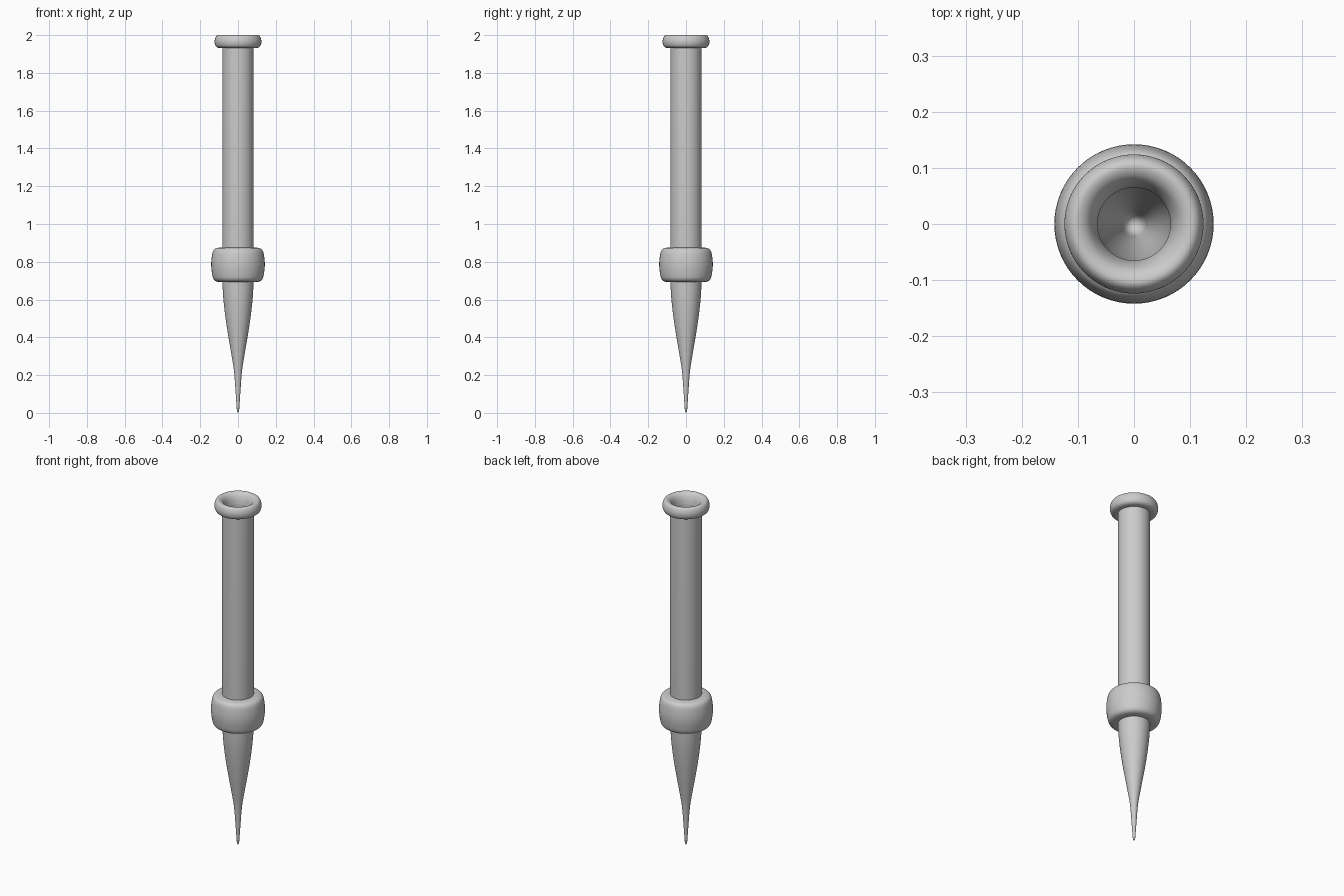
import bpy, bmesh, math
from math import sin, cos, pi

if "Cube" in bpy.data.objects:
    bpy.data.objects.remove(bpy.data.objects["Cube"])

SIDES = 64


def lathe(name, profile, closed=False):
    """Spin a list of (radius, z) points around the z axis."""
    bm = bmesh.new()
    rings = []
    for r, z in profile:
        if r < 1e-6:
            rings.append([bm.verts.new((0, 0, z))])
        else:
            rings.append([bm.verts.new((r * cos(2 * pi * i / SIDES), r * sin(2 * pi * i / SIDES), z))
                          for i in range(SIDES)])
    pairs = list(zip(rings, rings[1:]))
    if closed:
        pairs.append((rings[-1], rings[0]))
    for a, b in pairs:
        for i in range(SIDES):
            j = (i + 1) % SIDES
            quad = [a[i % len(a)], a[j % len(a)], b[j % len(b)], b[i % len(b)]]
            bm.faces.new(list(dict.fromkeys(quad)))
    bmesh.ops.recalc_face_normals(bm, faces=bm.faces)
    mesh = bpy.data.meshes.new(name)
    bm.to_mesh(mesh)
    bm.free()
    obj = bpy.data.objects.new(name, mesh)
    bpy.context.collection.objects.link(obj)
    bpy.ops.object.select_all(action='DESELECT')
    obj.select_set(True)
    bpy.context.view_layer.objects.active = obj
    bpy.ops.object.shade_smooth_by_angle(angle=math.radians(40))
    return obj


def smooth(points, steps=4):
    """Catmull-Rom curve through the profile points."""
    p = [points[0]] + points + [points[-1]]
    out = []
    for a, b, c, d in zip(p, p[1:], p[2:], p[3:]):
        for s in range(steps):
            t = s / steps
            out.append(tuple(0.5 * (2 * b[k] + (c[k] - a[k]) * t
                                    + (2 * a[k] - 5 * b[k] + 4 * c[k] - d[k]) * t * t
                                    + (3 * b[k] - a[k] - 3 * c[k] + d[k]) * t ** 3) for k in (0, 1)))
    return out + [points[-1]]


# Hollow tube with a needle-like tapered tip
taper = smooth([(0.006, 0.012), (0.012, 0.1), (0.021, 0.22), (0.035, 0.31), (0.052, 0.41),
                (0.067, 0.51), (0.078, 0.61), (0.083, 0.70)])
inner = [(0.065, 1.94), (0.065, 0.62), (0.055, 0.5), (0.04, 0.38), (0.022, 0.27), (0, 0.06)]
lathe("tube", [(0, 0)] + taper + [(0.083, 1.96)] + inner)

# Swollen collar where the taper begins
lathe("collar", [(0.075, 0.692)] + smooth([
    (0.088, 0.692), (0.112, 0.695), (0.128, 0.706), (0.136, 0.73), (0.142, 0.782),
    (0.138, 0.832), (0.130, 0.86), (0.114, 0.872), (0.086, 0.876)]) + [(0.075, 0.876)], closed=True)

# Rolled rim with a funnel mouth
lathe("rim", smooth([
    (0.065, 1.94), (0.070, 1.965), (0.080, 1.987), (0.093, 1.998), (0.107, 2.0),
    (0.118, 1.990), (0.124, 1.967), (0.119, 1.944), (0.105, 1.933), (0.082, 1.931)]), closed=True)
